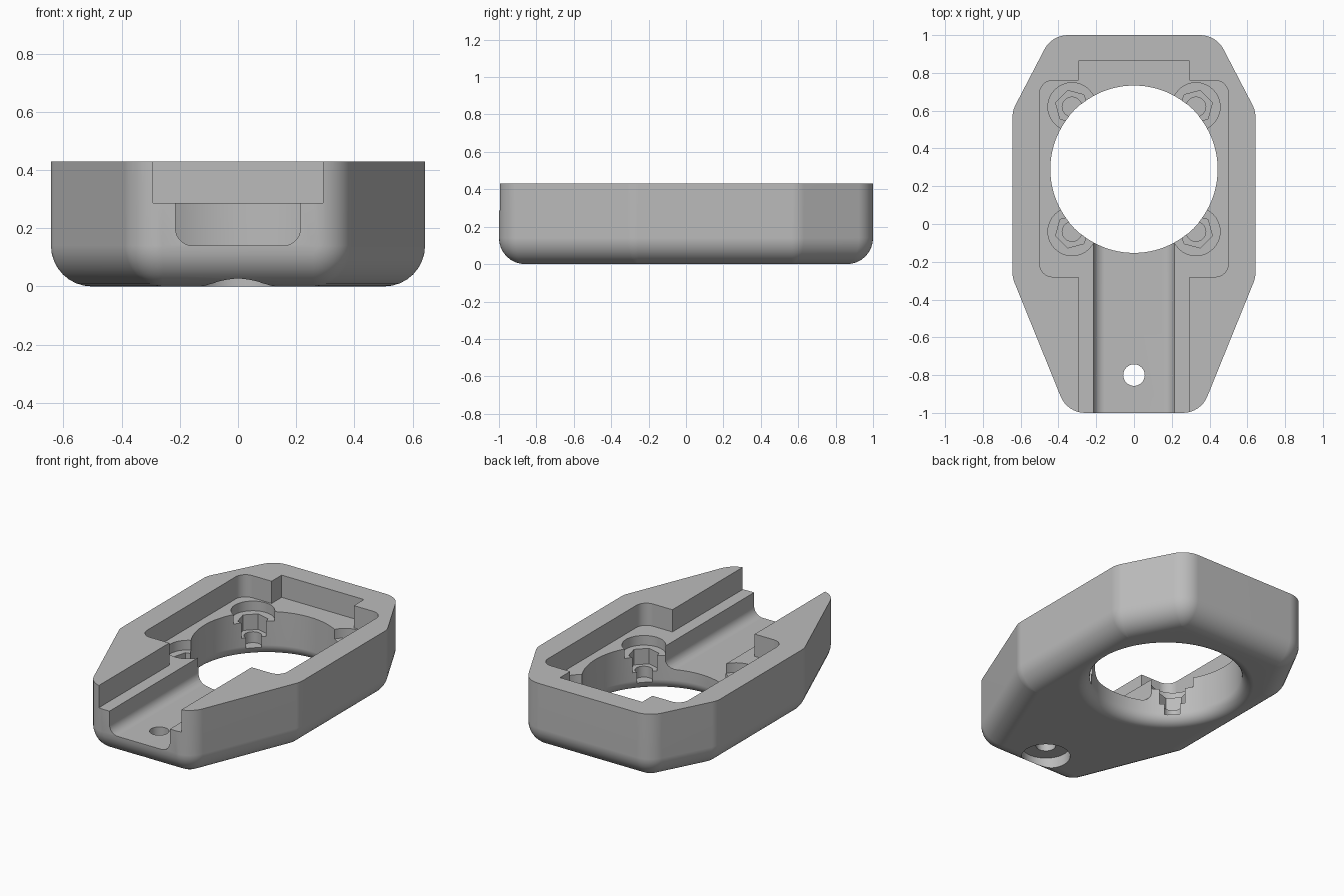
import bpy, bmesh
from math import sin, cos, pi, atan2
from mathutils import Vector

default = bpy.data.objects.get("Cube")
if default:
    bpy.data.objects.remove(default, do_unlink=True)

HEIGHT, FILLET, FLOOR = 0.43, 0.14, 0.287
HOLE_Y, HOLE_R, HOLE_EDGE = 0.29, 0.443, 0.07

grey = bpy.data.materials.new("plain grey")
grey.use_nodes = True
colour = (0.5, 0.5, 0.5, 1)
grey.diffuse_color = colour
grey.node_tree.nodes["Principled BSDF"].inputs["Base Color"].default_value = colour


def rounded(core, d, steps=8):
    """Counter-clockwise polygon grown outwards by d, with round corners."""
    pts = []
    core = [Vector(p) for p in core]
    for i, p in enumerate(core):
        a, b = p - core[i - 1], core[(i + 1) % len(core)] - p
        start = atan2(-a.x, a.y)
        turn = (atan2(-b.x, b.y) - start) % (2 * pi)
        # the outward normal of each edge is its direction turned clockwise
        for k in range(steps + 1):
            t = start + turn * k / steps + pi
            pts.append((p.x - d * cos(t + pi) * -1, p.y - d * sin(t + pi) * -1))
    return pts


def box(x, y0, y1):
    return [(-x, y0), (x, y0), (x, y1), (-x, y1)]


def circle(x, y, r, n=48, turn=0.0):
    return [(x + r * cos(turn + 2 * pi * k / n), y + r * sin(turn + 2 * pi * k / n))
            for k in range(n)]


def inset(poly, d):
    """Move every edge of a convex counter-clockwise polygon inwards by d."""
    result = []
    poly = [Vector(p) for p in poly]
    for i, p in enumerate(poly):
        a = (p - poly[i - 1]).normalized()
        b = (poly[(i + 1) % len(poly)] - p).normalized()
        na, nb = Vector((-a.y, a.x)), Vector((-b.y, b.x))
        result.append(p + (na + nb) * d / (1 + na.dot(nb)))
    return result


def loft(name, levels, along_y=False):
    """Closed solid through (outline, height) levels, optionally lying along y."""
    bm = bmesh.new()
    rings = []
    for outline, h in levels:
        rings.append([bm.verts.new((u, h, v) if along_y else (u, v, h)) for u, v in outline])
    n = len(rings[0])
    for low, high in zip(rings, rings[1:]):
        for i in range(n):
            j = (i + 1) % n
            bm.faces.new((low[i], low[j], high[j], high[i]))
    bm.faces.new(rings[0][::-1])
    bm.faces.new(rings[-1])
    bmesh.ops.remove_doubles(bm, verts=bm.verts, dist=1e-5)
    bmesh.ops.recalc_face_normals(bm, faces=bm.faces)
    mesh = bpy.data.meshes.new(name)
    bm.to_mesh(mesh)
    bm.free()
    obj = bpy.data.objects.new(name, mesh)
    bpy.context.scene.collection.objects.link(obj)
    mesh.materials.append(grey)
    return obj


def prism(name, outline, z0, z1):
    return loft(name, [(outline, z0), (outline, z1)])


# Housing: eight-sided block with a round lower edge
right_side = [(0.353, -1), (0.643, -0.285), (0.643, 0.6), (0.435, 1)]
core = inset(right_side + [(-x, y) for x, y in reversed(right_side)], FILLET)
levels = []
for k in range(9):
    t = pi / 2 * (1 - k / 8)
    levels.append((rounded(core, FILLET * cos(t)), FILLET * (1 - sin(t))))
levels.append((rounded(core, FILLET), HEIGHT))
housing = loft("housing", levels)

cutters = []
# Upper pocket and the straight slot through it
cutters.append(prism("pocket_cutter", rounded(box(0.43, -0.21, 0.69), 0.07), FLOOR, 0.6))
cutters.append(prism("slot_cutter", box(0.293, -1.2, 0.863), FLOOR, 0.6))

# Round-bottomed channel leading to the front
channel = rounded(box(0.155, 0.2, 0.6), 0.06)
cutters.append(loft("channel_cutter", [(channel, -1.2), (channel, 0.02)], along_y=True))

# Screw seats: wide recess, hexagonal nut recess and narrow blind hole
for sx in (-1, 1):
    for sy in (-1, 1):
        x, y = 0.328 * sx, HOLE_Y + 0.33 * sy
        facing = atan2(sy, sx) + pi / 6
        cutters.append(prism("recess_cutter", circle(x, y, 0.128, 32), 0.225, 0.6))
        cutters.append(prism("nut_cutter", circle(x, y, 0.09, 6, facing), 0.125, 0.5))
        cutters.append(prism("screw_cutter", circle(x, y, 0.052, 24), 0.055, 0.4))

# Large opening, flared at its lower edge
flare = [(circle(0, HOLE_Y, HOLE_R + HOLE_EDGE, 96), -0.1)]
for k in range(9):
    t = pi / 2 * k / 8
    r = HOLE_R + HOLE_EDGE * (1 - sin(t))
    flare.append((circle(0, HOLE_Y, r, 96), HOLE_EDGE * (1 - cos(t))))
flare.append((circle(0, HOLE_Y, HOLE_R, 96), 0.6))
cutters.append(loft("opening_cutter", flare))

# Front fixing hole with a wide recess underneath
cutters.append(prism("fixing_hole_cutter", circle(0, -0.8, 0.057, 32), -0.1, 0.5))
cutters.append(prism("fixing_recess_cutter", circle(0, -0.8, 0.142, 48), -0.1, 0.07))

for cutter in cutters:
    cutter.hide_render = True
    mod = housing.modifiers.new(cutter.name, 'BOOLEAN')
    mod.operation, mod.solver, mod.object = 'DIFFERENCE', 'EXACT', cutter

# Bake the cuts and discard the cutters
graph = bpy.context.evaluated_depsgraph_get()
cut_mesh = bpy.data.meshes.new_from_object(housing.evaluated_get(graph))
housing.modifiers.clear()
housing.data = cut_mesh
for cutter in cutters:
    bpy.data.objects.remove(cutter, do_unlink=True)

# Smooth the rounded surfaces, keep the edges crisp
bpy.ops.object.select_all(action='DESELECT')
housing.select_set(True)
bpy.context.view_layer.objects.active = housing
bpy.ops.object.shade_smooth_by_angle(angle=pi / 6)
weighted = housing.modifiers.new("even_shading", 'WEIGHTED_NORMAL')
weighted.keep_sharp = True
